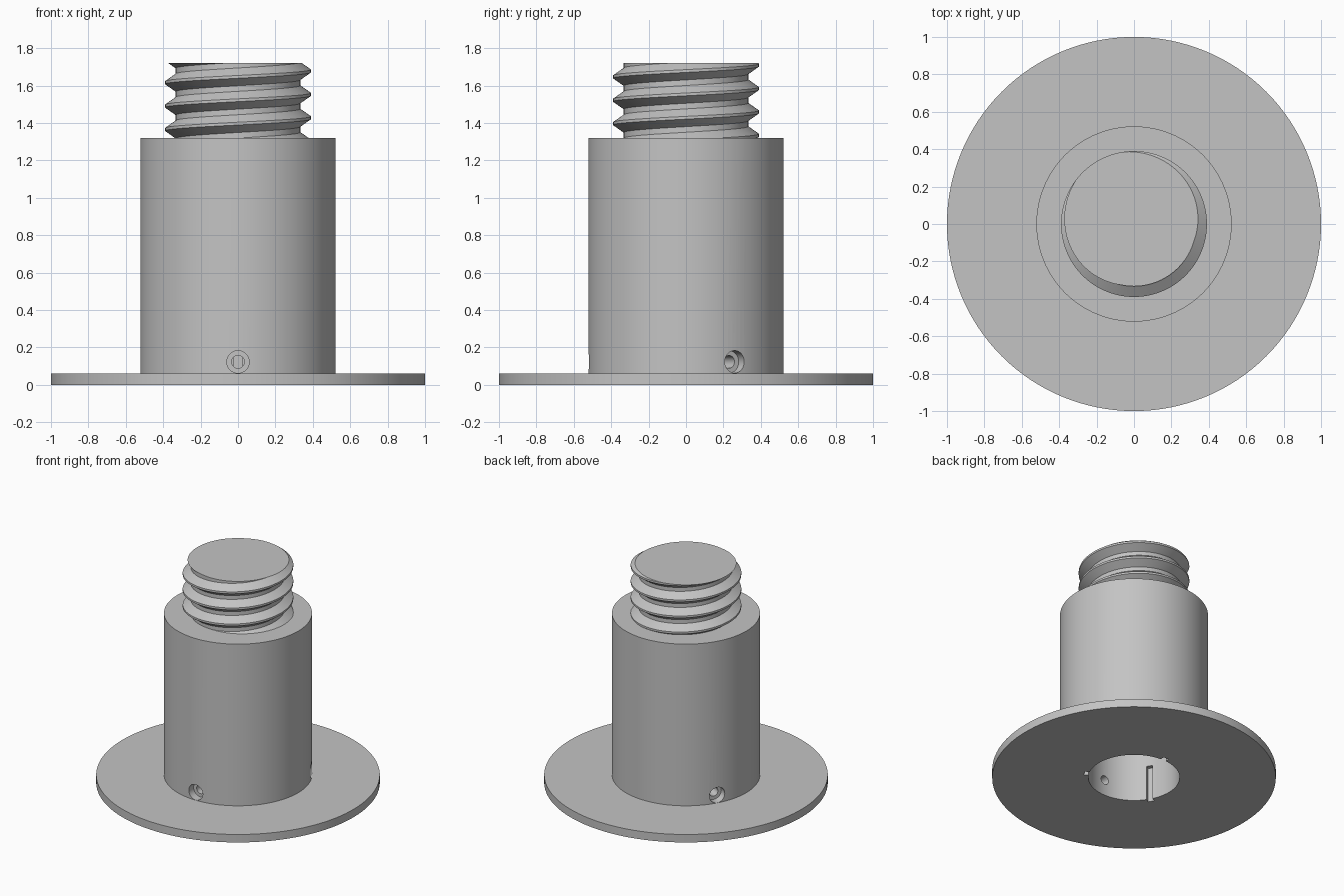
import bpy, bmesh, math
from mathutils import Matrix

cube = bpy.data.objects.get("Cube")
if cube:
    bpy.data.objects.remove(cube, do_unlink=True)

# Single plain grey material
grey = bpy.data.materials.new("plain_grey")
grey.use_nodes = True
COLOUR = (0.55, 0.55, 0.55, 1.0)
grey.diffuse_color = COLOUR
grey.node_tree.nodes["Principled BSDF"].inputs["Base Color"].default_value = COLOUR


def make_object(name, bm):
    bmesh.ops.recalc_face_normals(bm, faces=bm.faces[:])
    mesh = bpy.data.meshes.new(name)
    bm.to_mesh(mesh)
    bm.free()
    mesh.materials.append(grey)
    obj = bpy.data.objects.new(name, mesh)
    bpy.context.collection.objects.link(obj)
    return obj


def lathe(name, profile, steps):
    """Spin an open (radius, height) profile about z."""
    bm = bmesh.new()
    verts = [bm.verts.new((r, 0, z)) for r, z in profile]
    for a, b in zip(verts, verts[1:]):
        bm.edges.new((a, b))
    bmesh.ops.spin(bm, geom=bm.verts[:] + bm.edges[:], cent=(0, 0, 0),
                   axis=(0, 0, 1), angle=math.tau, steps=steps)
    bmesh.ops.remove_doubles(bm, verts=bm.verts[:], dist=1e-5)
    return make_object(name, bm)


def activate(obj):
    bpy.ops.object.select_all(action="DESELECT")
    obj.select_set(True)
    bpy.context.view_layer.objects.active = obj


def cut(target, cutter):
    cutter.hide_render = True
    activate(target)
    mod = target.modifiers.new("cut", "BOOLEAN")
    mod.operation = "DIFFERENCE"
    mod.solver = "EXACT"
    mod.object = cutter
    bpy.ops.object.modifier_apply(modifier=mod.name)
    bpy.data.objects.remove(cutter, do_unlink=True)


def smooth(obj):
    activate(obj)
    bpy.ops.object.shade_smooth_by_angle(angle=math.radians(25))


FLANGE_TOP, BODY_TOP, THREAD_TOP = 0.062, 1.32, 1.72
BODY_R, BORE_R = 0.522, 0.322

# Flange, body and blind bore as one turned part
sleeve = lathe("flanged_sleeve", [
    (0, 1.2), (BORE_R, 1.2), (BORE_R, 0), (1, 0), (1, FLANGE_TOP),
    (BODY_R, FLANGE_TOP), (BODY_R, BODY_TOP), (0, BODY_TOP)], 128)

# Three counterbored screw holes, each facing a keyway across the bore
for k in range(3):
    angle = math.radians(-90 + 120 * k)
    hole = lathe("hole_cutter", [
        (0, 0.2), (0.034, 0.2), (0.034, 0.46), (0.06, 0.46),
        (0.06, 0.6), (0, 0.6)], 32)
    hole.matrix_world = (Matrix.Translation((0, 0, 0.123))
                         @ Matrix.Rotation(angle, 4, "Z")
                         @ Matrix.Rotation(math.pi / 2, 4, "Y"))
    cut(sleeve, hole)

    bm = bmesh.new()
    bmesh.ops.create_cube(bm, size=1)
    bmesh.ops.scale(bm, vec=(0.1, 0.046, 0.37), verts=bm.verts[:])
    keyway = make_object("keyway_cutter", bm)
    keyway.matrix_world = (Matrix.Rotation(angle + math.pi, 4, "Z")
                           @ Matrix.Translation((0.305, 0, 0.085)))
    cut(sleeve, keyway)
smooth(sleeve)

# Right-handed helical thread, trimmed flat at both ends
PITCH, SEGS, CREST_Z = 0.125, 96, 1.678
CREST_R, ROOT_R = 0.39, 0.333
section = [(CREST_R, -0.06), (CREST_R, 0.06), (ROOT_R, 0.38),
           (ROOT_R, 0.62), (CREST_R, 0.94)]

bm = bmesh.new()
rows = []
for i in range(-4 * SEGS, 2 * SEGS + 1):
    turn = i / SEGS
    c, s = math.cos(turn * math.tau), math.sin(turn * math.tau)
    rows.append([bm.verts.new((r * c, r * s, CREST_Z + PITCH * (turn + dz)))
                 for r, dz in section])
for row, nxt in zip(rows, rows[1:]):
    for j in range(len(section) - 1):
        bm.faces.new((row[j], nxt[j], nxt[j + 1], row[j + 1]))
bmesh.ops.remove_doubles(bm, verts=bm.verts[:], dist=1e-5)
for height, direction in ((BODY_TOP - 0.02, -1), (THREAD_TOP, 1)):
    result = bmesh.ops.bisect_plane(
        bm, geom=bm.verts[:] + bm.edges[:] + bm.faces[:],
        plane_co=(0, 0, height), plane_no=(0, 0, direction), clear_outer=True)
    rim = [e for e in result["geom_cut"]
           if isinstance(e, bmesh.types.BMEdge) and e.is_valid]
    bmesh.ops.edgeloop_fill(bm, edges=rim)
thread = make_object("threaded_stud", bm)
smooth(thread)
